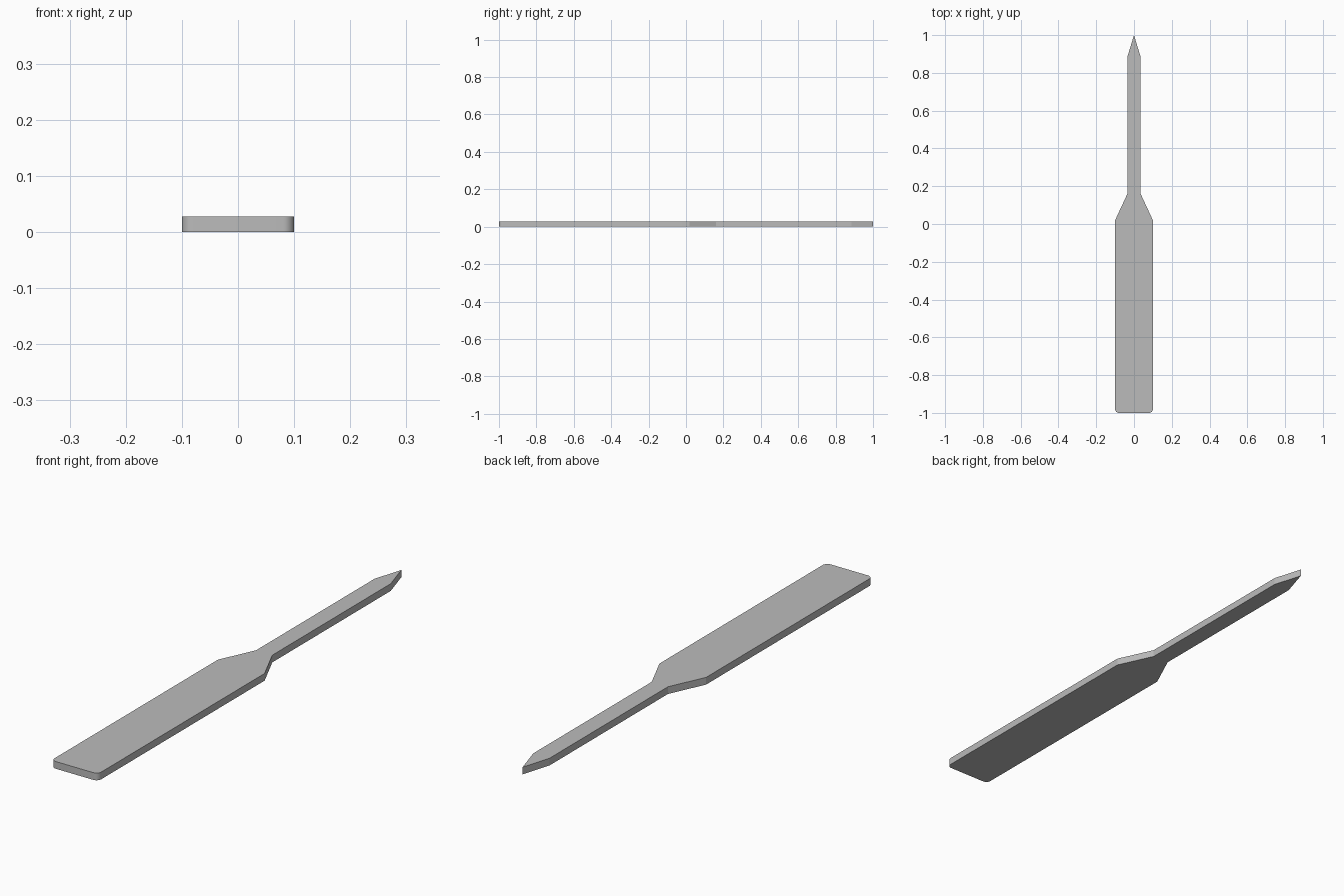
import bpy, bmesh, math

if "Cube" in bpy.data.objects:
    bpy.data.objects.remove(bpy.data.objects["Cube"])

THICK = 0.028
R = 0.02  # rounding of the handle corners

# Right half of the outline, from handle end to pointed tip
half = []
STEPS = 8
for i in range(STEPS + 1):
    a = -math.pi / 2 + math.pi / 2 * i / STEPS
    half.append((0.1 - R + R * math.cos(a), -1 + R + R * math.sin(a)))
half += [(0.1, 0.02), (0.035, 0.16), (0.035, 0.885)]
outline = half + [(0, 1)] + [(-x, y) for x, y in reversed(half)]

# Extrude the mirrored outline into a flat plate
bm = bmesh.new()
base = bm.faces.new([bm.verts.new((x, y, 0)) for x, y in outline])
top = bmesh.ops.extrude_face_region(bm, geom=[base], use_keep_orig=True)
bmesh.ops.translate(bm, vec=(0, 0, THICK),
                    verts=[g for g in top["geom"] if isinstance(g, bmesh.types.BMVert)])
bmesh.ops.recalc_face_normals(bm, faces=bm.faces)
mesh = bpy.data.meshes.new("flat_pick")
bm.to_mesh(mesh)
bm.free()
pick = bpy.data.objects.new("flat_pick", mesh)
bpy.context.collection.objects.link(pick)

# Plain grey material
grey = bpy.data.materials.new("grey")
grey.diffuse_color = (0.5, 0.5, 0.5, 1)
grey.use_nodes = True
grey.node_tree.nodes["Principled BSDF"].inputs["Base Color"].default_value = grey.diffuse_color
mesh.materials.append(grey)

# Smooth rounded corners, sharp elsewhere
bpy.context.view_layer.objects.active = pick
pick.select_set(True)
bpy.ops.object.shade_smooth_by_angle(angle=math.radians(15))
